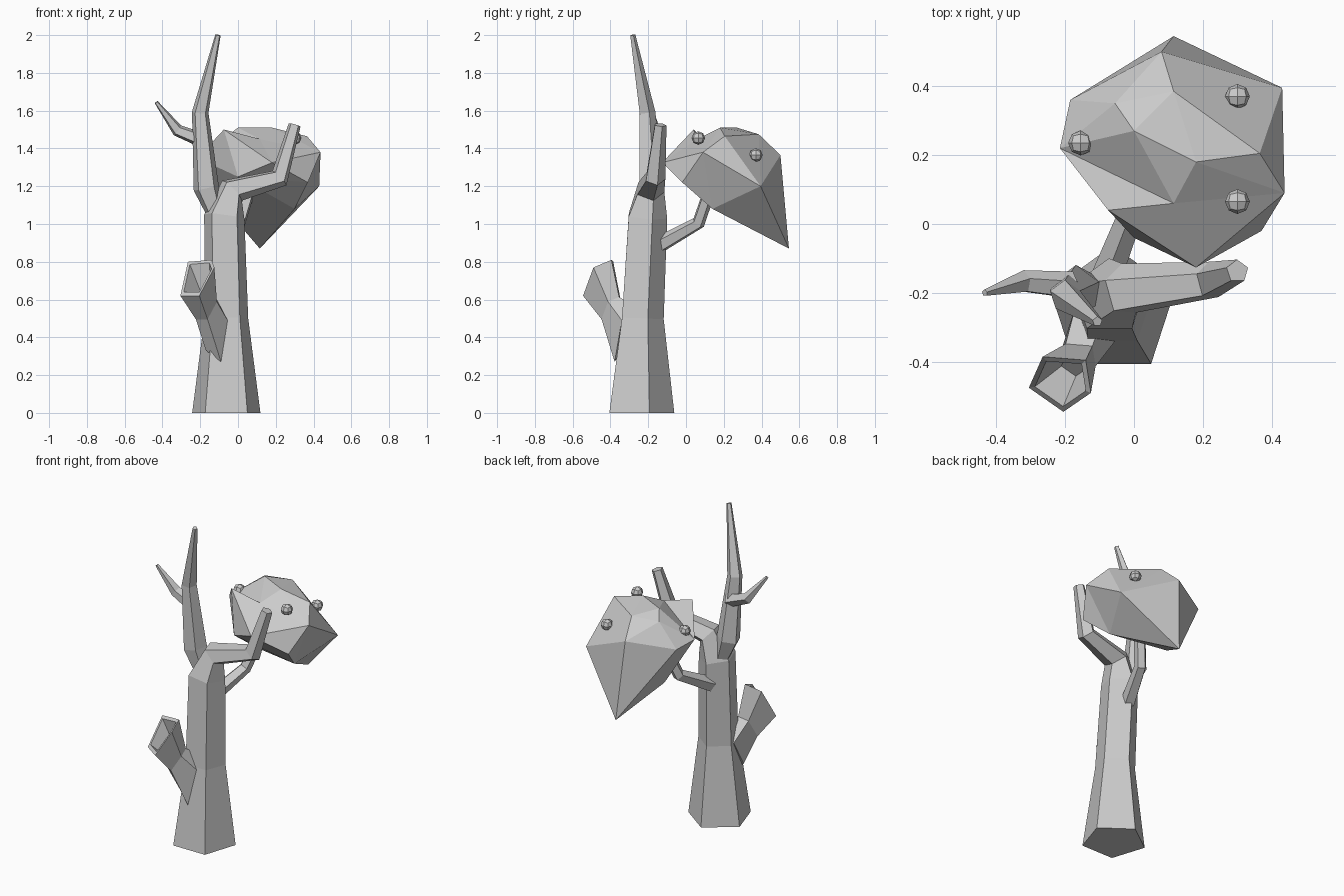
import bpy, bmesh, math
from mathutils import Vector

cube = bpy.data.objects.get("Cube")
if cube:
    bpy.data.objects.remove(cube, do_unlink=True)

grey = bpy.data.materials.new("plain_grey")
grey.use_nodes = True
COLOUR = (0.6, 0.6, 0.6, 1)
grey.diffuse_color = COLOUR
grey.node_tree.nodes["Principled BSDF"].inputs["Base Color"].default_value = COLOUR


def finish(name, bm):
    bmesh.ops.recalc_face_normals(bm, faces=bm.faces)
    mesh = bpy.data.meshes.new(name)
    bm.to_mesh(mesh)
    bm.free()
    mesh.materials.append(grey)
    obj = bpy.data.objects.new(name, mesh)
    bpy.context.collection.objects.link(obj)
    return obj


def loft(name, rings):
    """Skin a list of equal-sized rings and cap both ends."""
    bm = bmesh.new()
    loops = [[bm.verts.new(p) for p in ring] for ring in rings]
    for a, b in zip(loops, loops[1:]):
        for i in range(len(a)):
            j = (i + 1) % len(a)
            bm.faces.new((a[i], a[j], b[j], b[i]))
    bm.faces.new(loops[0])
    bm.faces.new(loops[-1])
    return finish(name, bm)


def limb(name, path, start=None, ref=(0, 1, 0), sides=5):
    """Tapering limb along (x, y, z, radius) points."""
    pts = [Vector(p[:3]) for p in path]
    ref = Vector(ref)
    rings = []
    for i, p in enumerate(pts):
        before = (p - pts[i - 1]).normalized() if i else Vector()
        after = (pts[i + 1] - p).normalized() if i < len(pts) - 1 else Vector()
        axis = (before + after).normalized()
        if i == 0 and start:
            axis = Vector(start)
        ref = (ref - axis * ref.dot(axis)).normalized()
        side = axis.cross(ref)
        angles = [math.tau * k / sides for k in range(sides)]
        rings.append([p + path[i][3] * (ref * math.cos(a) + side * math.sin(a))
                      for a in angles])
    return loft(name, rings)


# Trunk, bending into the long side branch
limb("trunk", [(-.062, -.252, 0, .19), (-.062, -.24, .5, .122),
               (-.072, -.212, 1.04, .113), (-.03, -.192, 1.18, .078),
               (.22, -.165, 1.245, .056), (.3, -.137, 1.525, .034)],
     start=(0, 0, 1))

# Tall branch, its twig, and the branch carrying the foliage
limb("tall_branch", [(-.12, -.19, 1.05, .045), (-.168, -.19, 1.19, .071),
                     (-.2, -.208, 1.59, .046), (-.106, -.283, 2.0, .015)])
limb("twig", [(-.18, -.18, 1.44, .042), (-.32, -.168, 1.495, .034),
              (-.433, -.2, 1.645, .01)])
limb("foliage_branch", [(-.075, -.14, .89, .046), (.005, .065, 1.005, .037),
                        (.06, .125, 1.18, .034)], ref=(0, 0, 1))

# Hollow broken stump on the trunk
rim = [Vector(p) for p in ((-.305, -.475, .62), (-.205, -.545, .62),
                           (-.125, -.49, .77), (-.14, -.395, .81),
                           (-.265, -.385, .8))]
root = [Vector(p) for p in ((-.17, -.34, .33), (-.09, -.378, .27),
                            (-.055, -.34, .49), (-.08, -.24, .55),
                            (-.17, -.24, .5))]
middle = sum(rim, Vector()) / len(rim)


def stump_ring(centre, scale):
    return [Vector(centre) + (p - middle) * scale for p in rim]


loft("hollow_stump", [root,
                      stump_ring((-.163, -.393, .56), .62),
                      rim,
                      stump_ring(middle, .82),
                      stump_ring((-.17, -.405, .6), .42)])

# Foliage: corners joined around a centre, so shallow dents are kept
corners = [Vector(p) for p in (
    (.115, .545, .87), (.43, .395, 1.2), (.437, .09, 1.38), (.37, -.02, 1.22),
    (.18, -.126, 1.325), (0, -.04, 1.25), (-.075, .04, 1.5), (-.215, .22, 1.35),
    (-.185, .36, 1.33), (.08, .5, 1.365), (.115, .385, 1.475), (0, .27, 1.51),
    (-.055, .35, 1.47), (.115, .06, 1.45), (.18, .18, 1.51),
    (.365, .205, 1.465), (-.03, .26, 1.04), (.3, .14, 1.08))]
core = Vector((.12, .2, 1.25))
bm = bmesh.new()
shell = [bm.verts.new((c - core).normalized()) for c in corners]
bmesh.ops.convex_hull(bm, input=shell)
for vert, corner in zip(shell, corners):
    vert.co = corner
# Turn two edges to form the notch beside the front peak
for a, b in ((6, 11), (5, 13)):
    edge = bm.edges.get((shell[a], shell[b]))
    if edge:
        bmesh.utils.edge_rotate(edge, False)
finish("foliage", bm)

# Small round fruit
for number, spot in enumerate(((.3, .065, 1.455), (.3, .37, 1.365),
                               (-.155, .235, 1.395)), 1):
    bm = bmesh.new()
    bmesh.ops.create_cube(bm, size=1)
    bmesh.ops.subdivide_edges(bm, edges=bm.edges[:], cuts=1, use_grid_fill=True)
    for vert in bm.verts:
        vert.co = Vector(spot) + vert.co.normalized() * .036
    finish(f"fruit_{number}", bm)
